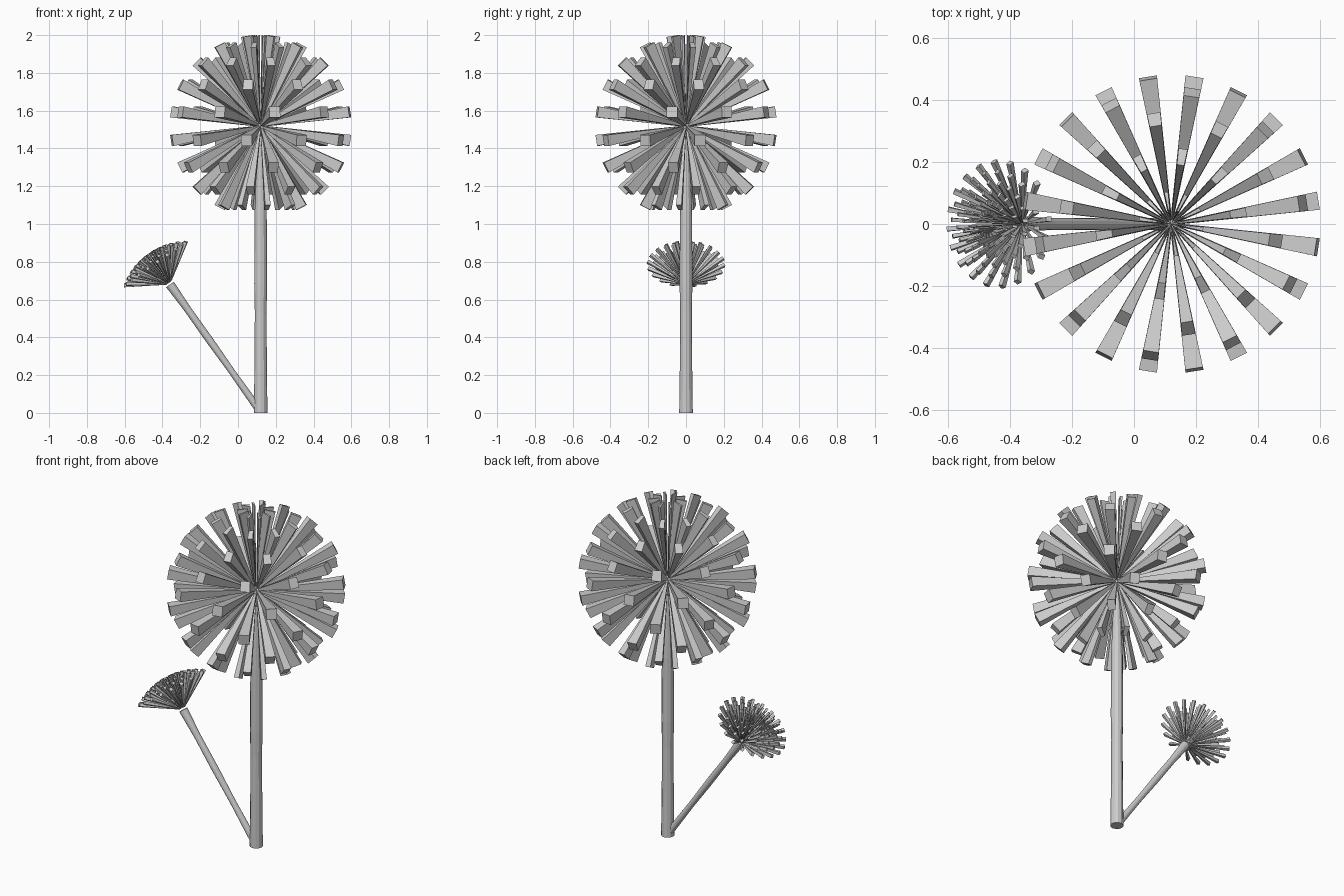
import bpy, bmesh
from math import sin, cos, radians
from mathutils import Vector, Matrix

if "Cube" in bpy.data.objects:
    bpy.data.objects.remove(bpy.data.objects["Cube"])

CX = 0.12
HEAD = Vector((CX, 0, 1.518))
BUD = Vector((-0.36, 0, 0.68))
FOOT = Vector((0.105, 0, 0.025))


def polar(p, a, r):
    return Vector((sin(p) * cos(a), sin(p) * sin(a), cos(p))) * r


def make_object(name, bm):
    bmesh.ops.recalc_face_normals(bm, faces=bm.faces)
    mesh = bpy.data.meshes.new(name)
    bm.to_mesh(mesh)
    bm.free()
    obj = bpy.data.objects.new(name, mesh)
    bpy.context.collection.objects.link(obj)
    return obj


def seed_head(name, centre, rot, segs, polars, p_step, core, k_in, k_out, reach):
    """Tapered square spokes on alternate cells of a latitude/longitude grid."""
    bm = bmesh.new()
    a_step = radians(360 / segs)
    for j, p_deg in enumerate(polars):
        p = radians(p_deg)
        for i in range(segs):
            if (i + j) % 2 == 0:
                continue
            a = (i + 0.5) * a_step
            rings = []
            for r, k in ((core, k_in), (reach(p_deg), k_out)):
                dp, da = radians(p_step) * k / 2, a_step * k / 2
                rings.append([bm.verts.new(polar(p + u * dp, a + v * da, r))
                              for u, v in ((-1, -1), (1, -1), (1, 1), (-1, 1))])
            lo, hi = rings
            bm.faces.new(hi)
            bm.faces.new(lo[::-1])
            for n in range(4):
                m = (n + 1) % 4
                bm.faces.new((lo[n], lo[m], hi[m], hi[n]))
    bmesh.ops.transform(bm, matrix=Matrix.Translation(centre) @ rot, verts=bm.verts)
    return make_object(name, bm)


def stem(name, base, tip, profile, sides=12):
    """Round stem lofted through (fraction, radius) pairs."""
    bm = bmesh.new()
    axis = tip - base
    rot = axis.to_track_quat('Z', 'Y').to_matrix()
    rings = []
    for t, r in profile:
        rings.append([bm.verts.new(base + axis * t + rot @ polar(radians(90), radians(360 * n / sides), r))
                      for n in range(sides)])
    for lo, hi in zip(rings, rings[1:]):
        for n in range(sides):
            m = (n + 1) % sides
            bm.faces.new((lo[n], lo[m], hi[m], hi[n]))
    bm.faces.new(rings[0][::-1])
    bm.faces.new(rings[-1])
    return make_object(name, bm)


# Large round head: 20 columns, checkerboard rows, none where the stem enters
seed_head("large_head", HEAD, Matrix.Identity(4), 20, [9 + 18 * j for j in range(9)],
          18, 0.04, 0.95, 0.39, lambda p: 0.484)

# Small core that the spokes grow from
bm = bmesh.new()
bmesh.ops.create_uvsphere(bm, u_segments=20, v_segments=10, radius=0.04,
                          matrix=Matrix.Translation(HEAD))
make_object("head_core", bm)

# Main upright stem
stem("main_stem", Vector((CX, 0, 0)), HEAD,
     [(0, 0.036), (0.15, 0.033), (0.35, 0.031), (0.45, 0.034), (0.7, 0.032), (1, 0.014)])

# Leaning side stem
stem("side_stem", FOOT, BUD,
     [(0, 0.02), (0.3, 0.017), (0.55, 0.02), (0.8, 0.019), (1, 0.025)])

# Small half-open head facing along the side stem
tilt = (BUD - FOOT).to_track_quat('Z', 'Y').to_matrix().to_4x4()
seed_head("small_head", BUD, tilt, 40, [11, 20, 29, 38, 47, 56],
          9, 0.02, 0.9, 0.5, lambda p: 0.2 + 0.045 * (p / 56) ** 2)
